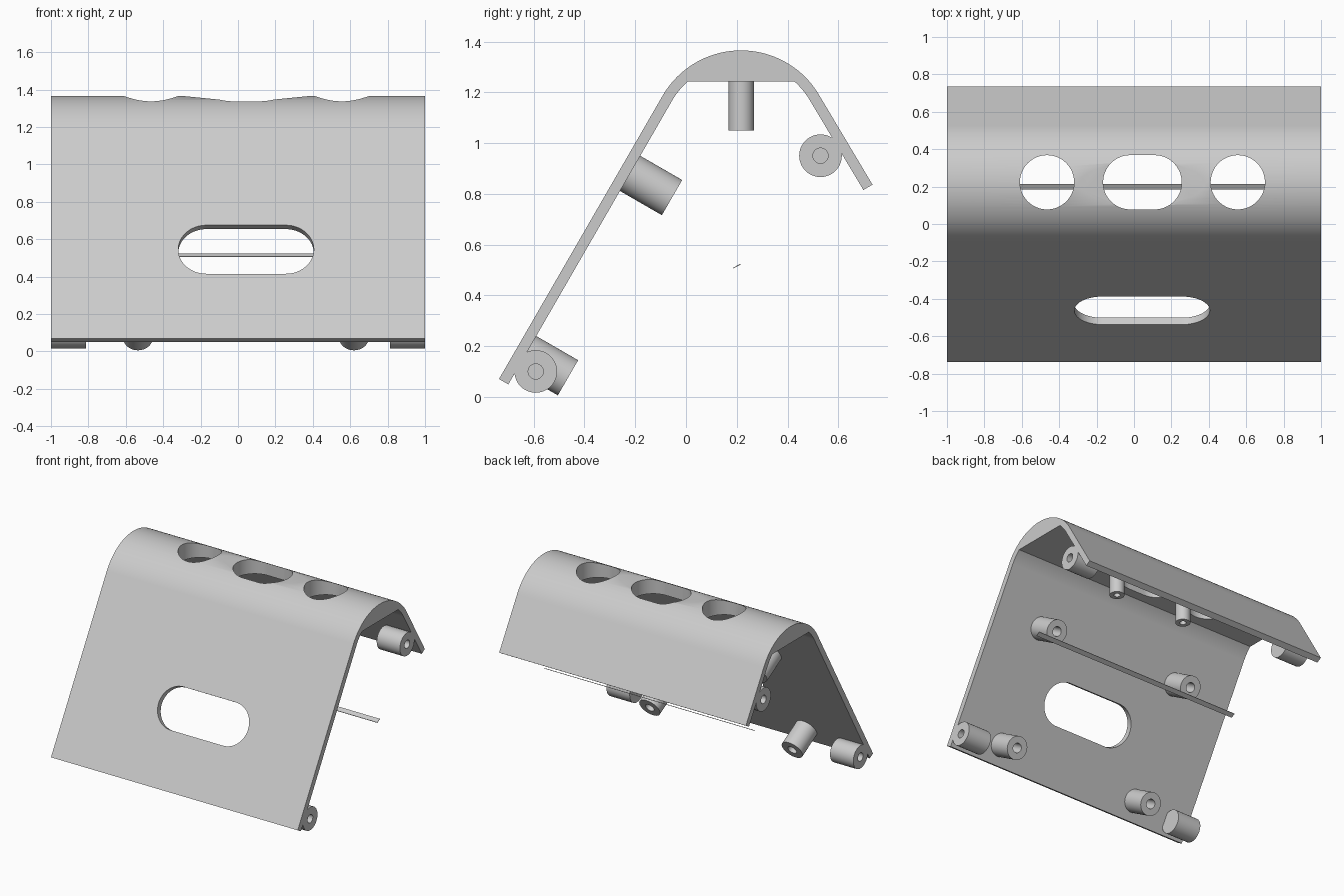
import bpy, bmesh, math
from mathutils import Vector, Matrix

cube = bpy.data.objects.get("Cube")
if cube:
    bpy.data.objects.remove(cube, do_unlink=True)

GREY = (0.6, 0.6, 0.6, 1.0)
mat = bpy.data.materials.new("light grey plastic")
mat.use_nodes = True
mat.diffuse_color = GREY
mat.node_tree.nodes["Principled BSDF"].inputs["Base Color"].default_value = GREY


def add_object(name, bm):
    bmesh.ops.recalc_face_normals(bm, faces=bm.faces[:])
    mesh = bpy.data.meshes.new(name)
    bm.to_mesh(mesh)
    bm.free()
    mesh.materials.append(mat)
    obj = bpy.data.objects.new(name, mesh)
    bpy.context.collection.objects.link(obj)
    return obj


def select_only(obj):
    bpy.ops.object.select_all(action='DESELECT')
    obj.select_set(True)
    bpy.context.view_layer.objects.active = obj


def smooth(obj):
    select_only(obj)
    bpy.ops.object.shade_smooth_by_angle(angle=math.radians(30))


def prism(name, points, offset):
    """Extrude a closed outline along an offset."""
    bm = bmesh.new()
    face = bm.faces.new([bm.verts.new(p) for p in points])
    ext = bmesh.ops.extrude_face_region(bm, geom=[face])
    moved = [g for g in ext["geom"] if isinstance(g, bmesh.types.BMVert)]
    bmesh.ops.translate(bm, verts=moved, vec=offset)
    return add_object(name, bm)


def arc(centre, radius, start, end, steps):
    return [(centre[0] + radius * math.cos(math.radians(start + (end - start) * i / steps)),
             centre[1] + radius * math.sin(math.radians(start + (end - start) * i / steps)))
            for i in range(steps + 1)]


def slot_cutter(name, centre, half, radius, v_axis):
    """Stadium-shaped cutter lying along x, pushed through both ways."""
    centre, v = Vector(centre), Vector(v_axis).normalized()
    n = Vector((1, 0, 0)).cross(v)
    outline = arc((half, 0), radius, -90, 90, 32) + arc((-half, 0), radius, 90, 270, 32)
    if half == 0:
        outline = arc((0, 0), radius, 0, 360, 64)[:-1]
    pts = [centre + Vector((a, 0, 0)) + v * b - n * 0.25 for a, b in outline]
    return prism(name, pts, n * 0.5)


def boss(name, base, direction, length, radius, hole, depth, sides=48):
    """Cylinder with a blind screw hole in its far end."""
    bm = bmesh.new()
    rings = []
    for r, h in ((radius, 0), (radius, length), (hole, length), (hole, length - depth)):
        rings.append([bm.verts.new((x, y, h)) for x, y in arc((0, 0), r, 0, 360, sides)[:-1]])
    for lo, hi in zip(rings, rings[1:]):
        for i in range(sides):
            j = (i + 1) % sides
            bm.faces.new((lo[i], lo[j], hi[j], hi[i]))
    bm.faces.new(rings[0][::-1])
    bm.faces.new(rings[-1])
    turn = Vector(direction).to_track_quat('Z', 'Y').to_matrix().to_4x4()
    bm.transform(Matrix.Translation(base) @ turn)
    smooth(add_object(name, bm))


# Bent housing shell: long front slope, rounded ridge, short back slope
RIDGE = (0.217, 1.008)
R_OUT, R_IN = 0.357, 0.315
flat_angle = math.degrees(math.asin((1.243 - RIDGE[1]) / R_IN))
profile = [(-0.737, 0.07)] + arc(RIDGE, R_OUT, 150, 30, 40) + [(0.735, 0.836), (0.699, 0.815)]
profile += arc(RIDGE, R_IN, 30, flat_angle, 6) + arc(RIDGE, R_IN, 180 - flat_angle, 150, 6)
profile += [(-0.7, 0.049)]
shell = prism("housing_shell", [(-1, y, z) for y, z in profile], (2, 0, 0))

# Openings: two round holes, a ridge slot with ramped ends, and the front slot
HOLE_Y = 0.223
cutters = [slot_cutter("round_hole_cutter", (x, HOLE_Y, 1.3), 0, 0.145, (0, 1, 0))
           for x in (-0.465, 0.555)]
cutters.append(slot_cutter("ridge_slot_cutter", (0.045, HOLE_Y, 1.3), 0.065, 0.145, (0, 1, 0)))
ramp = [(-0.3, 1.366), (-0.02, 1.338), (0.11, 1.338), (0.39, 1.366), (0.39, 1.5), (-0.3, 1.5)]
cutters.append(prism("ramp_cutter", [(x, 0, z) for x, z in ramp], (0, 0.45, 0)))
cutters.append(slot_cutter("front_slot_cutter", (0.043, -0.463, 0.545), 0.2125, 0.15,
                           (0, 0.5, 0.866)))
for cutter in cutters:
    cutter.hide_render = True
    mod = shell.modifiers.new("opening", 'BOOLEAN')
    mod.operation = 'DIFFERENCE'
    mod.solver = 'EXACT'
    mod.object = cutter
    select_only(shell)
    bpy.ops.object.modifier_apply(modifier=mod.name)
    bpy.data.objects.remove(cutter, do_unlink=True)
smooth(shell)
weighted = shell.modifiers.new("even shading", 'WEIGHTED_NORMAL')
weighted.keep_sharp = True

# Corner bosses facing outwards at both ends
for side, sign in (("left", 1), ("right", -1)):
    for place, y, z in (("front", -0.592, 0.1), ("back", 0.53, 0.95)):
        boss(f"{place}_{side}_end_boss", (sign * 0.812, y, z), (sign, 0, 0),
             0.188, 0.084, 0.03, 0.14)

# Mounting bosses square to the front slope
inward = Vector((0, 0.866, -0.5))
for side, x in (("left", 0.62), ("right", -0.535)):
    for place, y, z in (("lower", -0.465, 0.075), ("upper", -0.055, 0.785)):
        base = Vector((x, y, z)) - inward * 0.21
        boss(f"{place}_{side}_mount_boss", base, inward, 0.21, 0.08, 0.033, 0.14)

# Small bosses hanging below the ridge
for side, x in (("left", 0.33), ("right", -0.24)):
    boss(f"{side}_ridge_boss", (x, 0.218, 1.25), (0, 0, -1), 0.2, 0.05, 0.022, 0.14)

# Thin loose strip inside
strip = [(0.185, 0.505), (0.215, 0.521), (0.214, 0.524), (0.184, 0.508)]
prism("thin_strip", [(-0.69, y, z) for y, z in strip], (1.69, 0, 0))
